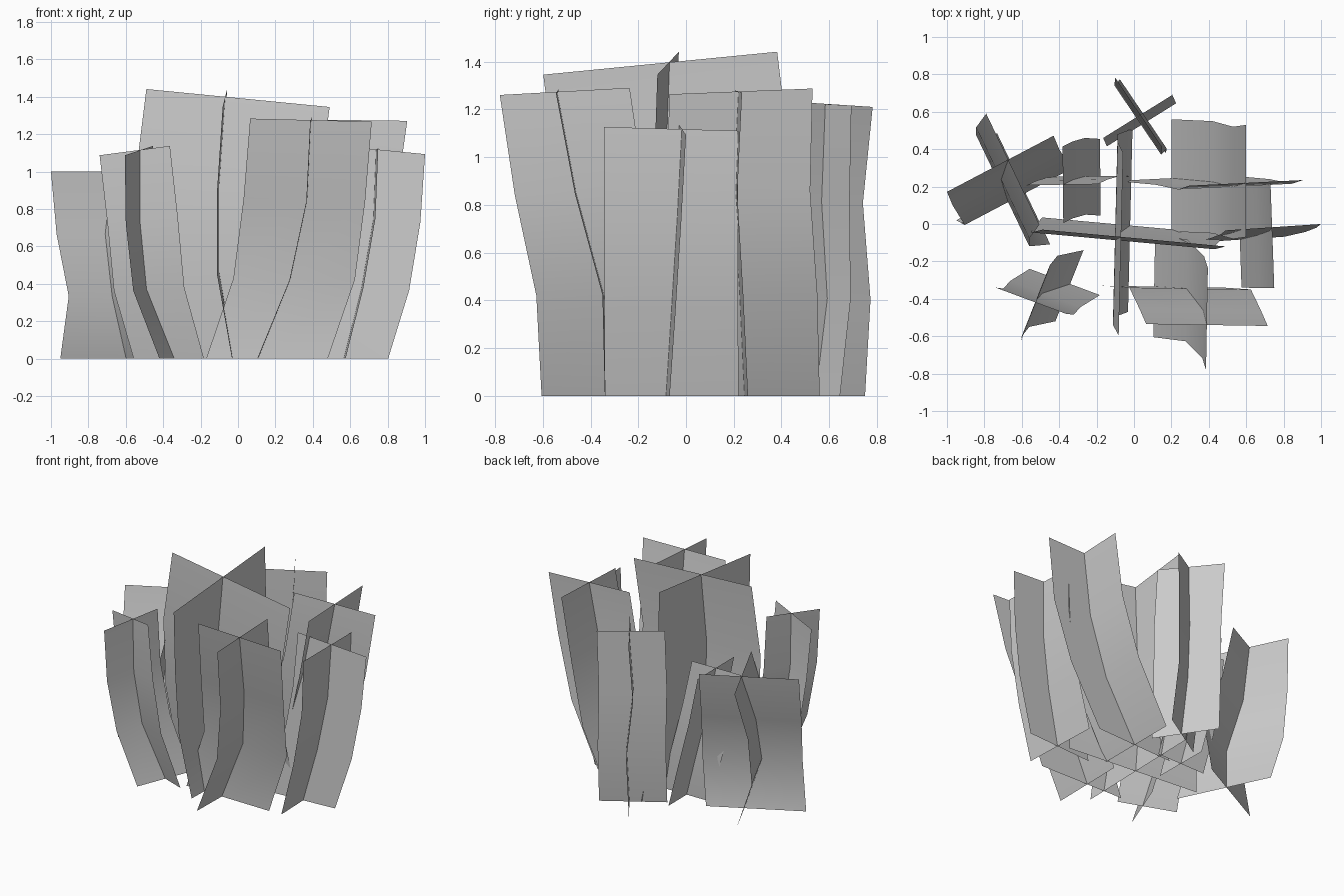
import bpy
import bmesh
from mathutils import Vector

# Remove the default object
default_cube = bpy.data.objects.get("Cube")
if default_cube:
    bpy.data.objects.remove(default_cube, do_unlink=True)


def make_material(name, colour):
    material = bpy.data.materials.new(name)
    material.use_nodes = True
    material.diffuse_color = colour
    shader = next(node for node in material.node_tree.nodes if node.type == "BSDF_PRINCIPLED")
    shader.inputs["Base Color"].default_value = colour
    return material


leaf_grey = make_material("leaf_grey", (0.6, 0.6, 0.6, 1))


def add_blade(mesh, height, half, path):
    """One bent sheet: a level of three points for each point of the path."""
    rows = []
    last = len(path) - 1
    for level, (x, y) in enumerate(path):
        rise = level / last
        middle = Vector((x, y, height * rise))
        reach = Vector((half[0], half[1], half[2] * rise))
        rows.append([mesh.verts.new(middle + reach * side) for side in (-1, 0, 1)])
    for lower, upper in zip(rows, rows[1:]):
        for left in range(2):
            mesh.faces.new((lower[left], lower[left + 1], upper[left + 1], upper[left]))


def add_tuft(name, height, wide, wide_path, deep, deep_path):
    """Two crossing sheets, each with its half width and its own bent path."""
    mesh = bmesh.new()
    add_blade(mesh, height, wide, wide_path)
    add_blade(mesh, height, deep, deep_path)
    data = bpy.data.meshes.new(name)
    mesh.to_mesh(data)
    mesh.free()
    data.materials.append(leaf_grey)
    for face in data.polygons:
        face.use_smooth = True
    tuft = bpy.data.objects.new(name, data)
    bpy.context.collection.objects.link(tuft)
    return tuft


# Tall tuft in the middle
add_tuft("centre_tuft", 1.393,
         wide=(0.49, -0.045, -0.048),
         wide_path=[(0, -0.01), (-0.055, -0.07), (-0.06, -0.09), (0, -0.075)],
         deep=(0.012, 0.49, 0.048),
         deep_path=[(-0.02, 0.02), (-0.1, -0.01), (-0.1, -0.05), (-0.07, -0.108)])

# Tufts along the front
add_tuft("front_left_side_tuft", 1.275,
         wide=(0.325, -0.005, -0.008),
         wide_path=[(0.155, -0.335), (0.3, -0.345), (0.355, -0.46), (0.39, -0.54)],
         deep=(0.005, 0.272, 0.015),
         deep_path=[(0.108, -0.333), (0.28, -0.355), (0.37, -0.445), (0.39, -0.508)])
add_tuft("front_right_side_tuft", 1.112,
         wide=(0.188, -0.07, 0.025),
         wide_path=[(-0.37, -0.31), (-0.475, -0.375), (-0.51, -0.415), (-0.552, -0.41)],
         deep=(0.075, 0.19, 0.025),
         deep_path=[(-0.345, -0.33), (-0.485, -0.36), (-0.525, -0.41), (-0.53, -0.435)])

# Tufts at the sides
add_tuft("left_side_tuft", 1.118,
         wide=(0.255, 0.017, -0.025),
         wide_path=[(0.548, -0.085), (0.66, -0.06), (0.72, -0.037), (0.745, -0.017)],
         deep=(-0.01, 0.28, -0.008),
         deep_path=[(0.565, -0.06), (0.66, -0.062), (0.725, -0.062), (0.74, -0.063)])
add_tuft("right_side_tuft", 1.0,
         wide=(0.285, 0.15, 0),
         wide_path=[(-0.665, 0.17), (-0.62, 0.145), (-0.685, 0.25), (-0.715, 0.322)],
         deep=(-0.142, 0.297, 0),
         deep_path=[(-0.59, 0.188), (-0.702, 0.178), (-0.702, 0.22), (-0.648, 0.293)])

# Tufts along the back
add_tuft("back_tuft", 1.222,
         wide=(0.185, 0.115, -0.006),
         wide_path=[(0.04, 0.53), (0.02, 0.575), (0.015, 0.57), (0.025, 0.578)],
         deep=(-0.125, 0.185, -0.012),
         deep_path=[(0.045, 0.565), (0.05, 0.588), (0.02, 0.556), (0.025, 0.597)])
add_tuft("back_left_tuft", 1.275,
         wide=(0.305, 0.015, -0.004),
         wide_path=[(0.2, 0.245), (0.42, 0.225), (0.54, 0.2), (0.6, 0.22)],
         deep=(0, 0.3, 0.012),
         deep_path=[(0.2, 0.26), (0.42, 0.25), (0.53, 0.22), (0.6, 0.23)])
add_tuft("back_right_tuft", 0.93,
         wide=(0.19, 0.003, 0),
         wide_path=[(-0.18, 0.25), (-0.26, 0.255), (-0.33, 0.235), (-0.385, 0.21)],
         deep=(-0.002, 0.205, 0),
         deep_path=[(-0.18, 0.25), (-0.26, 0.255), (-0.33, 0.235), (-0.38, 0.21)])
